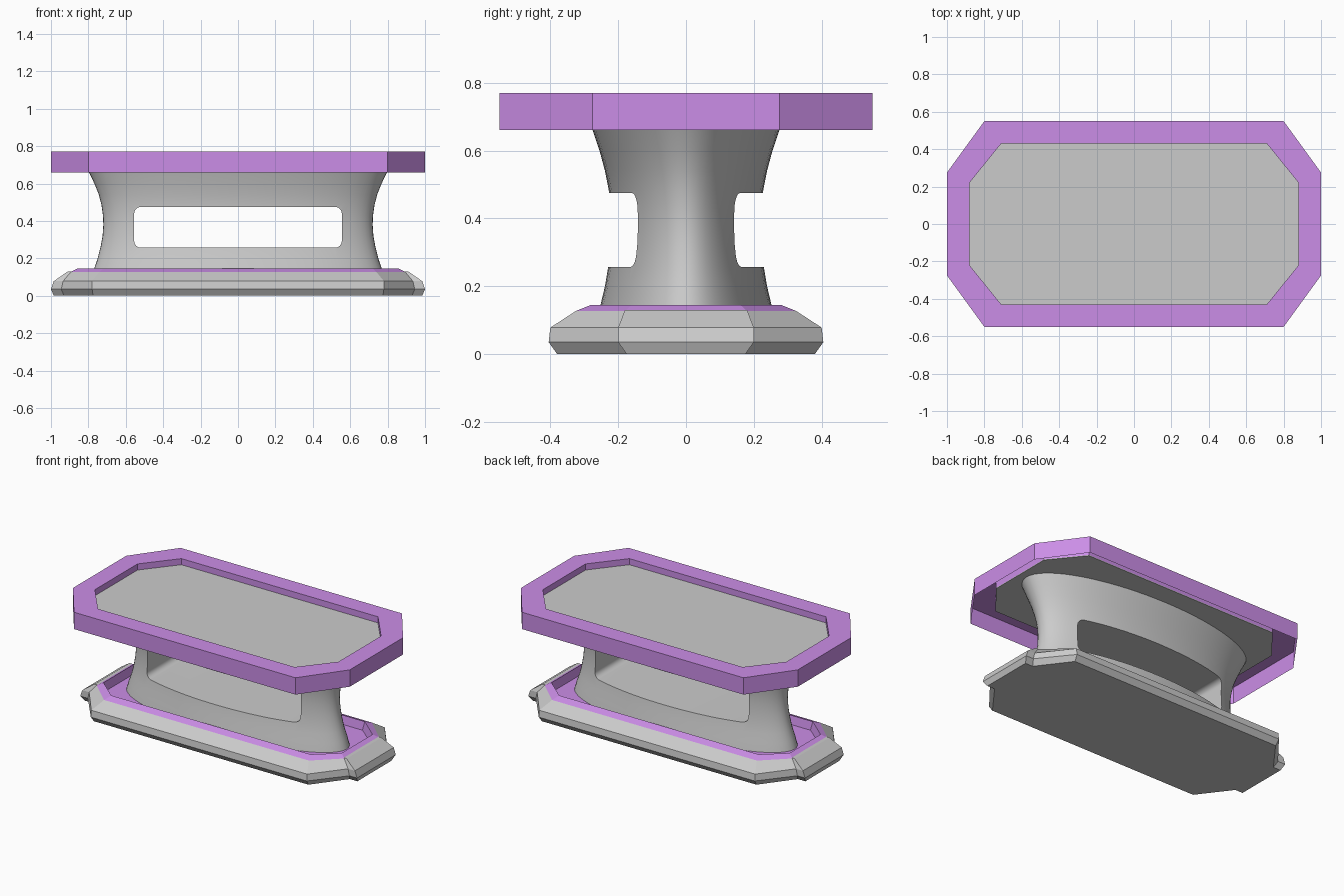
import bpy, bmesh, math

if "Cube" in bpy.data.objects:
    bpy.data.objects.remove(bpy.data.objects["Cube"])

purple = bpy.data.materials.new("purple")
purple.diffuse_color = (0.6, 0.27, 0.8, 1)
purple.use_nodes = True
purple.node_tree.nodes["Principled BSDF"].inputs["Base Color"].default_value = purple.diffuse_color


def loft(name, rings, cap_start=False, cap_end=False, mat=None):
    """Skin a stack of equally sized point rings."""
    bm = bmesh.new()
    vr = [[bm.verts.new(p) for p in ring] for ring in rings]
    n = len(vr[0])
    for a, b in zip(vr, vr[1:]):
        for i in range(n):
            j = (i + 1) % n
            bm.faces.new((a[i], a[j], b[j], b[i]))
    if cap_start:
        bm.faces.new(vr[0][::-1])
    if cap_end:
        bm.faces.new(vr[-1])
    me = bpy.data.meshes.new(name)
    bm.to_mesh(me)
    bm.free()
    ob = bpy.data.objects.new(name, me)
    bpy.context.collection.objects.link(ob)
    if mat:
        me.materials.append(mat)
    return ob


def octagon(cx, cy, ex, ey, z):
    """Long corner (cx, cy) and end corner (ex, ey), mirrored both ways."""
    return [(x, y, z) for x, y in ((ex, -ey), (ex, ey), (cx, cy), (-cx, cy),
                                   (-ex, ey), (-ex, -ey), (-cx, -cy), (cx, -cy))]


def ellipse(a, b, z, n=72):
    return [(a * math.cos(t), b * math.sin(t), z)
            for t in (2 * math.pi * i / n for i in range(n))]


# Table top: hollow purple frame with a recessed panel
loft("top_frame", [octagon(.8, .55, 1, .275, .66), octagon(.8, .55, 1, .275, .77),
                   octagon(.71, .43, .88, .22, .77), octagon(.71, .43, .88, .22, .73)],
     mat=purple)
loft("top_panel", [octagon(.71, .43, .88, .22, .725), octagon(.71, .43, .88, .22, .73)],
     True, True)

# Base: bevelled octagon with a purple tray set in its top
loft("base_body", [octagon(.775, .38, .93, .175, 0), octagon(.78, .405, .945, .2, .035),
                   octagon(.78, .40, .935, .2, .078), octagon(.74, .325, .895, .18, .127)],
     cap_start=True)
loft("base_tray", [octagon(.74, .325, .895, .18, .127), octagon(.72, .28, .86, .16, .145),
                   octagon(.71, .27, .85, .155, .09)], cap_end=True, mat=purple)

# Raised strips on both ends of the base
end_profile = [(.985, .175, 0), (1, .2, .035), (.985, .2, .078), (.91, .18, .13)]
for side, label in ((1, "right"), (-1, "left")):
    rings = []
    for x, y, z in end_profile:
        ring = [(side * .88, -y, z), (side * x, -y, z), (side * x, y, z), (side * .88, y, z)]
        rings.append(ring[::side])
    loft("base_end_" + label, rings, True, True)

# Waisted elliptical pedestal
profile = [(.785, .262, .09), (.769, .252, .145), (.75, .239, .2), (.735, .229, .26),
           (.724, .224, .32), (.72, .222, .38), (.722, .223, .43), (.73, .228, .485),
           (.744, .239, .54), (.768, .255, .6), (.797, .275, .66), (.83, .296, .725)]
stem = loft("pedestal", [ellipse(*p) for p in profile], True, True)

# Rounded window cut through the pedestal
outline = []
r = .036
for cx, cz, start in ((.555 - r, .475 - r, 0), (-.555 + r, .475 - r, 90),
                      (-.555 + r, .257 + r, 180), (.555 - r, .257 + r, 270)):
    for k in range(7):
        t = math.radians(start + 15 * k)
        outline.append((cx + r * math.cos(t), cz + r * math.sin(t)))
cutter = loft("window_cutter", [[(x, y, z) for x, z in outline] for y in (.5, -.5)],
              True, True)
cutter.hide_render = True
cut = stem.modifiers.new("window", "BOOLEAN")
cut.operation = "DIFFERENCE"
cut.solver = "EXACT"
cut.object = cutter
bpy.context.view_layer.objects.active = stem
stem.select_set(True)
bpy.ops.object.modifier_apply(modifier=cut.name)
bpy.data.objects.remove(cutter)
bpy.ops.object.shade_smooth_by_angle(angle=math.radians(35))
